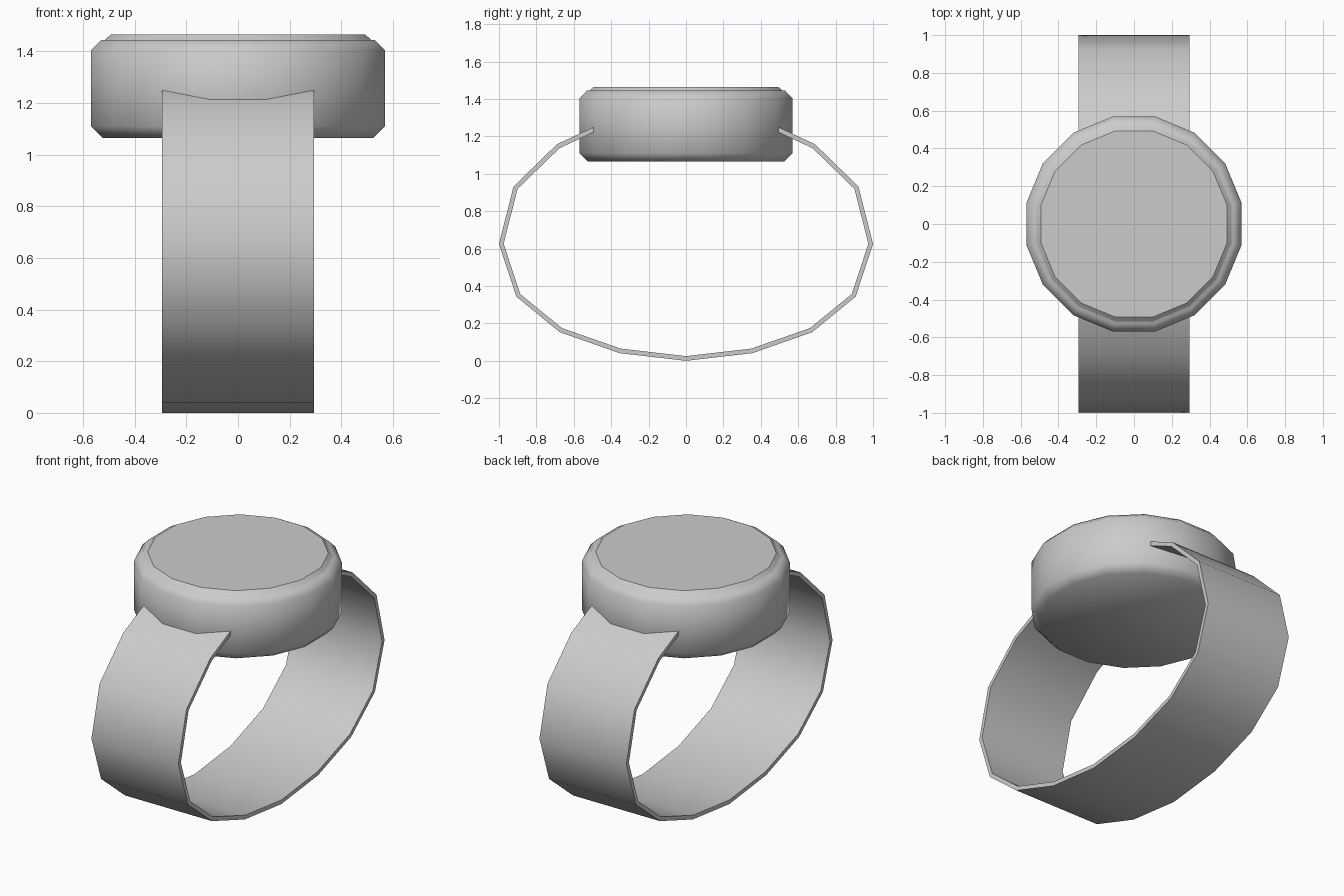
import bpy, bmesh, math
from mathutils import Vector

if "Cube" in bpy.data.objects:
    bpy.data.objects.remove(bpy.data.objects["Cube"])

SIDES = 16


def finish(name, bm, angle):
    bmesh.ops.recalc_face_normals(bm, faces=bm.faces[:])
    mesh = bpy.data.meshes.new(name)
    bm.to_mesh(mesh)
    bm.free()
    obj = bpy.data.objects.new(name, mesh)
    bpy.context.collection.objects.link(obj)
    bpy.ops.object.select_all(action='DESELECT')
    obj.select_set(True)
    bpy.context.view_layer.objects.active = obj
    bpy.ops.object.shade_smooth_by_angle(angle=math.radians(angle))
    return obj


def lathe(name, profile, angle):
    """Stack of 16-sided rings (radius, z), capped at both ends."""
    bm = bmesh.new()
    rings = []
    for r, z in profile:
        rings.append([bm.verts.new((r * math.cos((i + 0.5) * math.tau / SIDES),
                                    r * math.sin((i + 0.5) * math.tau / SIDES), z))
                      for i in range(SIDES)])
    for a, b in zip(rings, rings[1:]):
        for i in range(SIDES):
            j = (i + 1) % SIDES
            bm.faces.new((a[i], a[j], b[j], b[i]))
    bm.faces.new(rings[0][::-1])
    bm.faces.new(rings[-1])
    return finish(name, bm, angle)


# watch case with chamfered rims, and the raised glass on top
lathe("watch_case", [(0.535, 1.065), (0.58, 1.11), (0.58, 1.405), (0.54, 1.445)], 50)
lathe("watch_glass", [(0.525, 1.43), (0.525, 1.445), (0.503, 1.465)], 30)

# strap: half outline (y, z) from bottom to top, mirrored into a closed loop
half = [(0, 0.0), (0.355, 0.041), (0.675, 0.153), (0.907, 0.343), (1.0, 0.625),
        (0.922, 0.932), (0.69, 1.158), (0.36, 1.312), (0, 1.35)]
outer = [Vector(p) for p in half] + [Vector((-y, z)) for y, z in half[-2:0:-1]]
n = len(outer)
thickness, half_width = 0.025, 0.295
inner = []
for i, p in enumerate(outer):
    d1 = (p - outer[i - 1]).normalized()
    d2 = (outer[(i + 1) % n] - p).normalized()
    inward = Vector((-d1.y - d2.y, d1.x + d2.x)).normalized()
    inner.append(p + inward * thickness)

bm = bmesh.new()
sections = []
for o, k in zip(outer, inner):
    sections.append([bm.verts.new((x, q.x, q.y)) for x, q in
                     ((-half_width, o), (half_width, o), (half_width, k), (-half_width, k))])
for i in range(n):
    a, b = sections[i], sections[(i + 1) % n]
    for j in range(4):
        m = (j + 1) % 4
        bm.faces.new((a[j], a[m], b[m], b[j]))
finish("wrist_strap", bm, 50)
